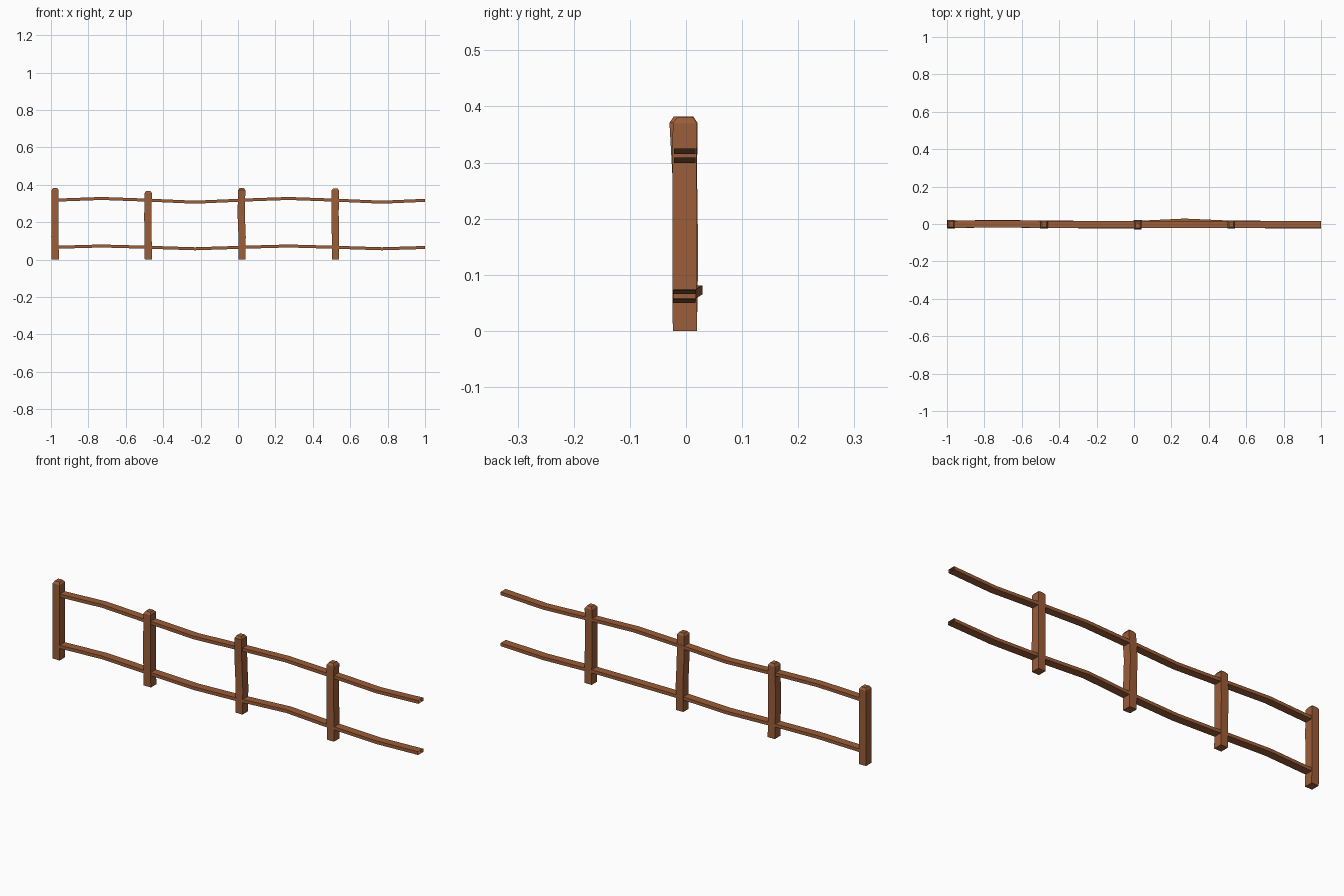
import bpy, bmesh

if "Cube" in bpy.data.objects:
    bpy.data.objects.remove(bpy.data.objects["Cube"])

wood = bpy.data.materials.new("brown_wood")
wood.diffuse_color = (0.33, 0.11, 0.04, 1)
wood.use_nodes = True
wood.node_tree.nodes["Principled BSDF"].inputs["Base Color"].default_value = wood.diffuse_color


def loft(name, rings, cap_start, cap_end):
    """Skin a chain of four-point rings; ends may stay open."""
    bm = bmesh.new()
    loops = [[bm.verts.new(p) for p in ring] for ring in rings]
    for a, b in zip(loops, loops[1:]):
        for i in range(4):
            j = (i + 1) % 4
            bm.faces.new((a[i], a[j], b[j], b[i]))
    if cap_start:
        bm.faces.new(loops[0][::-1])
    if cap_end:
        bm.faces.new(loops[-1])
    bmesh.ops.recalc_face_normals(bm, faces=bm.faces[:])
    mesh = bpy.data.meshes.new(name)
    bm.to_mesh(mesh)
    bm.free()
    mesh.materials.append(wood)
    obj = bpy.data.objects.new(name, mesh)
    bpy.context.collection.objects.link(obj)


def post(index, x, height, sway):
    """Slightly crooked square post with a chamfered top."""
    shoulder = height - 0.011
    levels = [0, shoulder * 0.33, shoulder * 0.66, shoulder, height]
    sway = sway + [sway[-1]]
    rings = []
    for k, (z, (dx, dy)) in enumerate(zip(levels, sway)):
        hx, hy = (0.012, 0.014) if k == 4 else (0.0195, 0.0215)
        cx, cy = x + dx, dy - 0.002
        rings.append([(cx + sx * hx, cy + sy * hy, z)
                      for sx, sy in ((-1, -1), (1, -1), (1, 1), (-1, 1))])
    loft(f"post_{index}", rings, True, True)


def rail(name, heights, bends, half_depth):
    """Flat wavy rail running through the posts, open at its ends."""
    xs = [-0.975, -0.73, -0.48, -0.23, 0.02, 0.27, 0.52, 0.77, 1.0]
    rings = []
    for x, z, y in zip(xs, heights, bends):
        rings.append([(x, y + sy * half_depth, z + sz * 0.008)
                      for sy, sz in ((-1, -1), (1, -1), (1, 1), (-1, 1))])
    loft(name, rings, False, False)


# Posts
post(1, -0.978, 0.382, [(0.001, 0), (-0.001, 0.001), (0, 0), (0, 0.001)])
post(2, -0.48, 0.367, [(0.001, 0), (-0.001, -0.001), (-0.002, 0), (0, 0)])
post(3, 0.02, 0.382, [(0.001, 0), (0.002, 0.002), (-0.003, 0.001), (0, -0.006)])
post(4, 0.52, 0.381, [(0.001, 0), (0.001, -0.001), (-0.001, -0.001), (0, 0)])

# Rails
rail("upper_rail",
     [0.318, 0.327, 0.318, 0.307, 0.318, 0.327, 0.318, 0.307, 0.317],
     [-0.002, 0.001, -0.002, -0.002, -0.002, -0.002, -0.002, -0.002, -0.002], 0.019)
rail("lower_rail",
     [0.066, 0.073, 0.066, 0.058, 0.066, 0.073, 0.066, 0.058, 0.065],
     [-0.002, 0.002, -0.002, -0.003, -0.003, 0.009, -0.002, -0.003, -0.003], 0.020)
